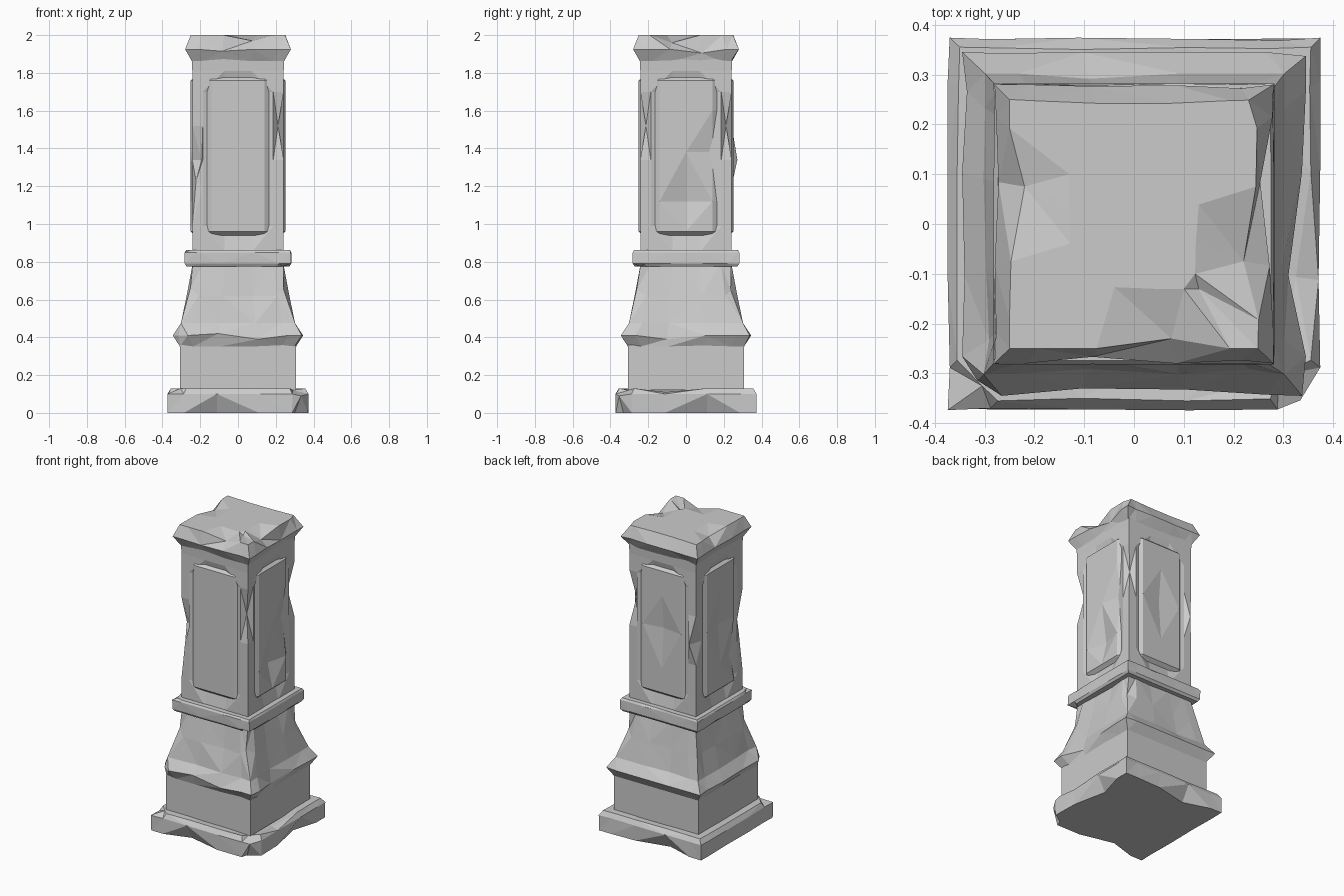
import bpy, bmesh, math, random
from mathutils import Vector, Matrix

random.seed(7)
T = (-1, -0.77, -0.3, 0.3, 0.77)      # points along each side of a square ring


def finish(bm, name):
    bmesh.ops.triangulate(bm, faces=[f for f in bm.faces if len(f.verts) > 3])
    bmesh.ops.recalc_face_normals(bm, faces=bm.faces)
    me = bpy.data.meshes.new(name)
    bm.to_mesh(me)
    bm.free()
    ob = bpy.data.objects.new(name, me)
    bpy.context.collection.objects.link(ob)
    return ob


def chip(bm, chips):
    """Move the vertex nearest to each point, making a broken facet."""
    for p, d in chips:
        v = min(bm.verts, key=lambda v: (v.co - Vector(p)).length)
        v.co += Vector(d)


def square_stack(name, profile, chips=(), wear=0.0, sunk=None):
    """Loft square rings (half width, z), then weather the edges."""
    bm = bmesh.new()
    rings = []
    for h, z in profile:
        ring = []
        for k in range(4):
            rot = Matrix.Rotation(k * math.pi / 2, 3, 'Z')
            for t in T:
                depth = h
                if sunk and sunk[0] < z < sunk[1] and abs(t) < 0.5:
                    depth -= 0.03
                depth -= random.uniform(0, wear) if random.random() < 0.5 else 0
                ring.append(bm.verts.new(rot @ Vector((t * h, -depth, z))))
        rings.append(ring)
    n = len(rings[0])
    for a, b in zip(rings, rings[1:]):
        for i in range(n):
            j = (i + 1) % n
            bm.faces.new((a[i], a[j], b[j], b[i]))
    bm.faces.new(rings[0][::-1])
    bm.faces.new(rings[-1])
    chip(bm, chips)
    return finish(bm, name)


# Broken foot slab
square_stack("foot_slab", [(0.372, 0), (0.374, 0.10), (0.355, 0.13)], [
    ((0.37, -0.37, 0), (-0.07, 0.04, 0)),
    ((0.37, -0.37, 0.1), (-0.04, 0.02, -0.01)),
    ((0.37, -0.37, 0.13), (-0.06, 0.05, -0.01)),
    ((-0.37, -0.37, 0.13), (0.05, 0.03, 0)),
    ((-0.11, -0.37, 0), (0, 0.05, 0)),
    ((0.37, -0.11, 0.13), (-0.03, 0, -0.02)),
    ((0.37, 0.11, 0), (-0.05, 0, 0)),
    ((-0.11, 0.37, 0), (0, -0.05, 0)),
], 0.006)

# Plain plinth block
square_stack("plinth_block", [(0.308, 0.12), (0.308, 0.36)])

# Moulded ledge with sloping skirt
square_stack("skirt", [(0.308, 0.352), (0.345, 0.41), (0.302, 0.475),
                       (0.272, 0.62), (0.24, 0.79)], [
    ((-0.345, -0.345, 0.41), (0.03, 0.02, 0)),
    ((0.10, -0.345, 0.41), (0, 0.01, -0.02)),
    ((-0.10, -0.345, 0.41), (0, 0.015, 0.01)),
    ((0.345, -0.10, 0.41), (-0.035, 0, -0.02)),
    ((0.27, -0.27, 0.62), (-0.03, 0.01, 0.03)),
    ((-0.27, -0.27, 0.62), (0.02, 0.02, 0.04)),
    ((0.27, 0.27, 0.62), (-0.02, -0.03, 0.03)),
], 0.012)

# Collar band
square_stack("collar", [(0.272, 0.775), (0.282, 0.79), (0.282, 0.85), (0.275, 0.862)], [
    ((0.28, -0.28, 0.775), (-0.03, 0.03, 0)),
    ((-0.28, -0.28, 0.86), (0.02, 0.01, 0)),
], 0.004)

# Shaft with chipped vertical corners
square_stack("shaft", [(0.242, 0.85), (0.242, 0.99), (0.242, 1.2), (0.242, 1.34),
                       (0.242, 1.52), (0.242, 1.7), (0.242, 1.81), (0.245, 1.88)], [
    ((-0.24, -0.24, 1.34), (0.05, 0.03, 0)),
    ((-0.24, -0.24, 1.2), (0.02, 0.01, 0.03)),
    ((0.24, -0.24, 1.52), (-0.03, 0.03, 0)),
    ((0.24, 0.24, 1.52), (-0.03, -0.03, 0)),
    ((-0.24, 0.24, 1.34), (0.03, 0.03, 0)),
], 0.0, sunk=(0.98, 1.72))

# Raised bevelled panels, one per side, with a few gouges
GOUGES = {"front_panel": [], "right_panel": [(0, 1.12, 0.035), (0.14, 1.38, 0.03)],
          "back_panel": [(0, 1.38, 0.02)], "left_panel": [(0.14, 1.12, 0.03), (0, 1.38, 0.02)]}
for k, (name, gouges) in enumerate(GOUGES.items()):
    bm = bmesh.new()
    xs, zs = (-0.175, -0.14, 0, 0.14, 0.175), (0.94, 0.96, 1.12, 1.38, 1.6, 1.76, 1.78)
    grid = []
    for j, z in enumerate(zs):
        row = []
        for i, x in enumerate(xs):
            edge = i in (0, 4) or j in (0, 6)
            row.append(bm.verts.new((x, -0.228 if edge else -0.251, z)))
        grid.append(row)
    for a, b in zip(grid, grid[1:]):
        for i in range(4):
            bm.faces.new((a[i], a[i + 1], b[i + 1], b[i]))
    chip(bm, [((x, -0.251, z), (0, d, 0)) for x, z, d in gouges])
    bm.transform(Matrix.Rotation(k * math.pi / 2, 4, 'Z'))
    finish(bm, name)

# Crown cap with worn rim
square_stack("crown", [(0.243, 1.86), (0.28, 1.925), (0.25, 2.0), (0.13, 2.0)], [
    ((0.25, -0.08, 2), (-0.03, 0, -0.04)),
    ((0.08, -0.25, 2), (0, 0.02, -0.03)),
    ((0.13, -0.13, 2), (0, 0, -0.015)),
    ((-0.25, 0.08, 2), (0.03, 0, -0.02)),
    ((0.28, 0.08, 1.925), (-0.02, 0, -0.02)),
    ((-0.08, -0.28, 1.925), (0, 0.01, -0.01)),
    ((0.25, 0.25, 2), (-0.02, 0, 0)),
], 0.008)
